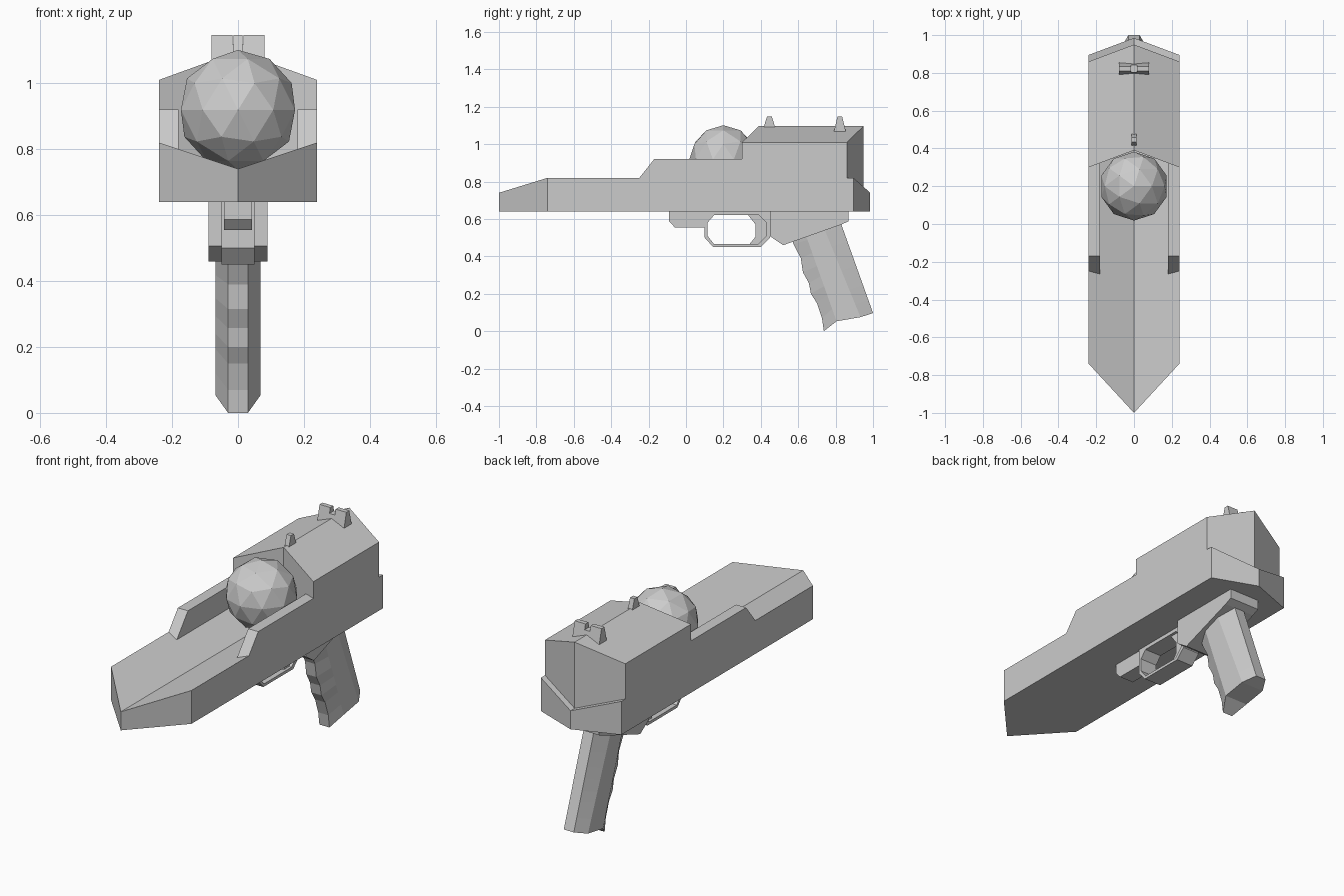
import bpy, bmesh

if "Cube" in bpy.data.objects:
    bpy.data.objects.remove(bpy.data.objects["Cube"])


def make(name, verts, faces):
    bm = bmesh.new()
    vs = [bm.verts.new(v) for v in verts]
    for f in faces:
        bm.faces.new([vs[i] for i in f])
    bmesh.ops.recalc_face_normals(bm, faces=bm.faces)
    me = bpy.data.meshes.new(name)
    bm.to_mesh(me)
    bm.free()
    ob = bpy.data.objects.new(name, me)
    bpy.context.collection.objects.link(ob)
    return ob


def bridge(a, b, n):
    return [(a + i, a + (i + 1) % n, b + (i + 1) % n, b + i) for i in range(n)]


def prism(name, profile, x0, x1):
    """Side (y, z) profile extruded from x0 to x1."""
    n = len(profile)
    verts = [(x, y, z) for x in (x0, x1) for y, z in profile]
    return make(name, verts, [range(n), range(n, 2 * n)] + bridge(0, n, n))


def vee_block(name, side, mid, w=0.24):
    """Block creased on its centre plane; side/mid are (y0, y1, bottom front/back z, top z)."""
    verts = []
    for x, (y0, y1, zb, zt) in ((-w, side), (0, mid), (w, side)):
        verts += [(x, y0, zb), (x, y1, zb), (x, y1, zt), (x, y0, zt)]
    return make(name, verts, [range(4), range(8, 12)] + bridge(0, 4, 4) + bridge(4, 8, 4))


def ring(name, outer, inner, w):
    """Closed frame between two side loops with equal point counts."""
    n = len(outer)
    verts = [(x, y, z) for x in (-w, w) for loop in (outer, inner) for y, z in loop]
    make(name, verts, bridge(0, n, n) + bridge(2 * n, 3 * n, n)
         + bridge(0, 2 * n, n) + bridge(n, 3 * n, n))


# Main body: grooved lower slab and raised rear housing
vee_block("lower_body", (-0.74, 0.895, 0.64, 0.82), (-1.0, 0.985, 0.64, 0.74))
vee_block("rear_housing", (0.30, 0.86, 0.82, 1.01), (0.39, 0.95, 0.74, 1.097))

# Side rails
rail = [(-0.265, 0.80), (-0.17, 0.92), (0.32, 0.92), (0.32, 0.80)]
prism("left_rail", rail, -0.24, -0.18)
prism("right_rail", rail, 0.18, 0.24)

# Faceted ball
bpy.ops.mesh.primitive_ico_sphere_add(subdivisions=2, radius=0.182, location=(0, 0.20, 0.919))
bpy.context.object.name = "ball"

# Sights
prism("front_sight", [(0.412, 1.08), (0.433, 1.147), (0.459, 1.147), (0.48, 1.08)], -0.013, 0.013)
sight = [(0.79, 1.065), (0.81, 1.147), (0.835, 1.147), (0.855, 1.065)]
prism("rear_sight_left", sight, -0.08, -0.016)
prism("rear_sight_right", sight, 0.016, 0.08)
prism("rear_sight_bridge", [(0.79, 1.065), (0.803, 1.118), (0.842, 1.118), (0.855, 1.065)], -0.016, 0.016)

# Underside: front lug, guard, trigger and grip frame
prism("front_lug", [(-0.09, 0.65), (-0.09, 0.587), (-0.06, 0.555), (0.105, 0.555), (0.105, 0.65)], -0.042, 0.042)
ring("trigger_guard",
     [(0.10, 0.50), (0.145, 0.45), (0.40, 0.45), (0.45, 0.50), (0.45, 0.60), (0.45, 0.645), (0.10, 0.645), (0.10, 0.60)],
     [(0.115, 0.51), (0.15, 0.465), (0.385, 0.465), (0.43, 0.51), (0.43, 0.58), (0.39, 0.62), (0.15, 0.62), (0.115, 0.58)],
     0.05)
prism("trigger", [(0.325, 0.63), (0.372, 0.57), (0.372, 0.505), (0.335, 0.46), (0.385, 0.46),
                  (0.435, 0.51), (0.435, 0.58), (0.39, 0.63)], -0.035, 0.035)
prism("grip_frame", [(0.45, 0.65), (0.45, 0.507), (0.52, 0.46), (0.83, 0.57), (0.87, 0.588), (0.87, 0.65)], -0.09, 0.09)

# Grip: eight-sided loft with finger grooves along the front
front = [(0.56, 0.51), (0.575, 0.465), (0.614, 0.39), (0.625, 0.315), (0.657, 0.257),
         (0.668, 0.20), (0.70, 0.15), (0.727, 0.07), (0.737, 0.0)]
lines = [((0.635, 0.53), (0.805, 0.053)), ((0.73, 0.57), (0.933, 0.075)), ((0.82, 0.60), (1.0, 0.097))]
verts = []
for fy, fz in front:
    t = (front[0][1] - fz) / front[0][1]
    pts = [(fy, fz)] + [(a[0] + (b[0] - a[0]) * t, a[1] + (b[1] - a[1]) * t) for a, b in lines]
    half = list(zip((0.03, 0.068, 0.068, 0.03), pts))
    verts += [(x, y, z) for x, (y, z) in half] + [(-x, y, z) for x, (y, z) in reversed(half)]
faces = [range(8)]
for r in range(len(front) - 1):
    faces += bridge(r * 8, r * 8 + 8, 8)
last = 8 * (len(front) - 1)
faces += [[last + i for i in q] for q in ((0, 1, 6, 7), (1, 2, 5, 6), (2, 3, 4, 5))]
make("grip", verts, faces)
